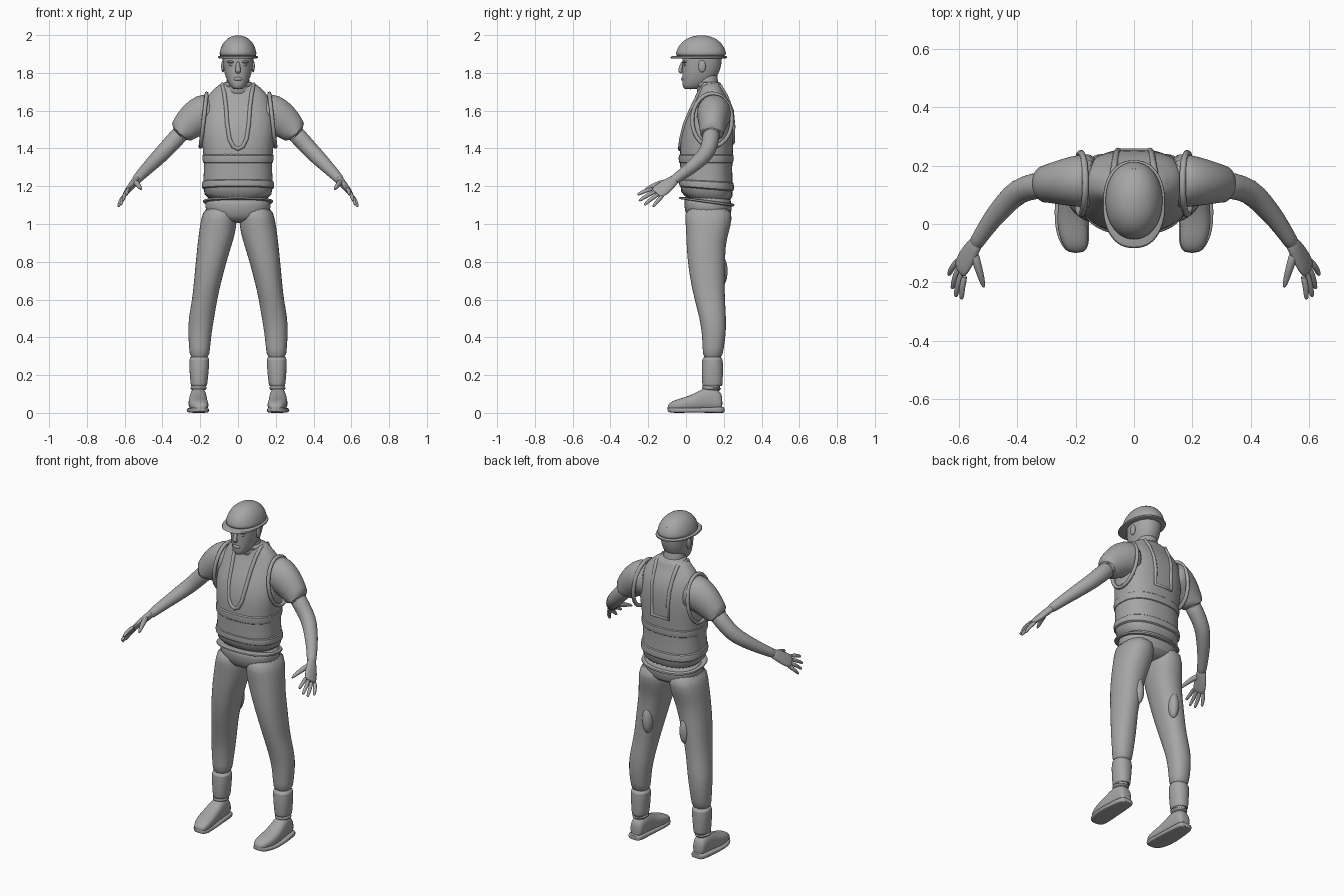
import bpy, bmesh, math
from mathutils import Vector as V
from mathutils.bvhtree import BVHTree

cube = bpy.data.objects.get("Cube")
if cube:
    bpy.data.objects.remove(cube)

grey = bpy.data.materials.new("plain_grey")
grey.use_nodes = True
grey.diffuse_color = (0.38, 0.38, 0.38, 1)
grey.node_tree.nodes["Principled BSDF"].inputs["Base Color"].default_value = (0.38, 0.38, 0.38, 1)


def finish(obj, mirror, subsurf):
    obj.data.materials.append(grey)
    if mirror:
        obj.modifiers.new("mirror", "MIRROR").use_mirror_merge = False
    if subsurf:
        obj.modifiers.new("smooth", "SUBSURF").levels = subsurf
        obj.modifiers["smooth"].render_levels = subsurf
    bpy.ops.object.select_all(action="DESELECT")
    obj.select_set(True)
    bpy.context.view_layer.objects.active = obj
    bpy.ops.object.shade_smooth_by_angle(angle=math.radians(50))
    return obj


def loft(name, rings, sides=20, power=2, mirror=False, subsurf=1):
    """Skin a list of (centre, half axis, half axis) rings."""
    bm = bmesh.new()
    loops = []
    for c, u, v in rings:
        loop = []
        for i in range(sides):
            a = math.tau * i / sides
            p, q = [math.copysign(abs(t) ** (2 / power), t) for t in (math.cos(a), math.sin(a))]
            loop.append(bm.verts.new(V(c) + V(u) * p + V(v) * q))
        loops.append(loop)
    for a, b in zip(loops, loops[1:]):
        for i in range(sides):
            j = (i + 1) % sides
            bm.faces.new((a[i], a[j], b[j], b[i]))
    bm.faces.new(loops[0])
    bm.faces.new(loops[-1])
    bmesh.ops.recalc_face_normals(bm, faces=bm.faces)
    mesh = bpy.data.meshes.new(name)
    bm.to_mesh(mesh)
    bm.free()
    obj = bpy.data.objects.new(name, mesh)
    bpy.context.collection.objects.link(obj)
    return finish(obj, mirror, subsurf)


def level(z, x0, x1, y0, y1, tilt=0):
    """Horizontal ring from its extents."""
    return ((x0 + x1) / 2, (y0 + y1) / 2, z), ((x1 - x0) / 2, 0, 0), (0, (y1 - y0) / 2, tilt)


def upright(y, x, half, z0, z1):
    """Ring facing forward, from its extents."""
    return (x, y, (z0 + z1) / 2), (half, 0, 0), (0, 0, (z1 - z0) / 2)


def tube(name, points, ref=(0, 1, 0), sides=16, mirror=True):
    """Limb through (point, radius along ref, other radius)."""
    rings = []
    for i, (p, a, b) in enumerate(points):
        t = V(points[min(i + 1, len(points) - 1)][0]) - V(points[max(i - 1, 0)][0])
        t.normalize()
        u = (V(ref) - t * t.dot(V(ref))).normalized()
        rings.append((p, u * a, t.cross(u) * b))
    return loft(name, rings, sides, mirror=mirror)


def ball(name, loc, size, mirror=False):
    mesh = bpy.data.meshes.new(name)
    bm = bmesh.new()
    bmesh.ops.create_uvsphere(bm, u_segments=20, v_segments=12, radius=1)
    for v in bm.verts:
        v.co = V(loc) + V([a * b for a, b in zip(v.co, size)])
    bm.to_mesh(mesh)
    bm.free()
    obj = bpy.data.objects.new(name, mesh)
    bpy.context.collection.objects.link(obj)
    return finish(obj, mirror, 0)


def piping(name, points, radius, mirror=False):
    curve = bpy.data.curves.new(name, "CURVE")
    curve.dimensions = "3D"
    curve.bevel_depth = radius
    curve.bevel_resolution = 2
    spline = curve.splines.new("POLY")
    spline.points.add(len(points) - 1)
    spline.use_cyclic_u = True
    for s, p in zip(spline.points, points):
        s.co = (*p, 1)
    obj = bpy.data.objects.new(name, curve)
    bpy.context.collection.objects.link(obj)
    curve.materials.append(grey)
    if mirror:
        obj.modifiers.new("mirror", "MIRROR").use_mirror_merge = False
    return obj


# Vest: height, half width, front, back, hem tilt
SECTIONS = [(1.11, .178, -.03, .25, -.02), (1.2, .187, -.03, .248, -.01), (1.3, .178, -.03, .243, 0),
            (1.4, .186, -.035, .25, 0), (1.5, .2, -.022, .255, 0), (1.58, .19, .01, .253, 0),
            (1.65, .172, .045, .235, 0), (1.695, .15, .065, .205, 0), (1.73, .108, .072, .192, 0),
            (1.75, .088, .075, .185, 0)]


def torso_ring(z, grow=0):
    for a, b in zip(SECTIONS, SECTIONS[1:]):
        if z <= b[0]:
            k = (z - a[0]) / (b[0] - a[0])
            w, f, r, t = [p + (q - p) * k for p, q in zip(a[1:], b[1:])]
            return level(z, -w - grow, w + grow, f - grow, r + grow, t)


vest = loft("vest", [torso_ring(s[0]) for s in SECTIONS], 40, 2.4)
for name, z0, z1 in (("upper_band", 1.315, 1.375), ("lower_band", 1.18, 1.235), ("vest_hem", 1.11, 1.128)):
    steps = ((z0, -.01), (z0 + .003, .008), (z1 - .003, .008), (z1, -.01))
    loft(name, [torso_ring(z, g) for z, g in steps], 40, 2.4)

# Neckline piping laid on the vest, front loop then back loop
tree = BVHTree.FromObject(vest, bpy.context.evaluated_depsgraph_get())


def on_vest(x, z, side):
    hit = tree.ray_cast(V((x, side, z)), V((0, -side, 0)))[0]
    return hit or V((x, .08 if side < 0 else .185, z))


front = [(.082, 1.74), (.072, 1.69), (.063, 1.62), (.057, 1.53), (.045, 1.45), (.025, 1.41), (0, 1.397)]
back = [(.055, 1.43), (.055, 1.52), (.06, 1.6), (.065, 1.68), (.07, 1.73)]
path = [on_vest(x, z, -1) for x, z in front]
path += [on_vest(-x, z, -1) for x, z in reversed(front[:-1])]
path += [on_vest(-x, z, 1) for x, z in reversed(back)] + [on_vest(x, z, 1) for x, z in back]
piping("neckline_piping", path, .011)
arm_hole = []
for i in range(28):
    a = math.tau * i / 28
    arm_hole.append((.182 - .016 * math.sin(a), .138 + .105 * math.cos(a), 1.55 + .14 * math.sin(a)))
piping("armhole_piping", arm_hole, .011, True)

# Sleeves, arms and hands
tube("sleeves", [((.12, .148, 1.595), .095, .1), ((.18, .148, 1.585), .092, .108), ((.24, .143, 1.55), .08, .094),
                 ((.29, .138, 1.498), .066, .074), ((.312, .135, 1.474), .062, .066),
                 ((.316, .135, 1.47), .06, .062), ((.31, .135, 1.476), .045, .045)], sides=24)
tube("arms", [((.28, .138, 1.505), .05, .05), ((.34, .13, 1.44), .045, .046), ((.395, .115, 1.38), .044, .044),
              ((.44, .07, 1.335), .04, .04), ((.49, .01, 1.285), .033, .033), ((.53, -.05, 1.243), .027, .027),
              ((.545, -.075, 1.225), .027, .024)])
spread = (.04, .09, -.065)
tube("palms", [((.53, -.05, 1.243), .026, .021), ((.55, -.08, 1.22), .033, .02), ((.572, -.115, 1.193), .043, .018),
               ((.592, -.15, 1.168), .042, .014), ((.598, -.16, 1.16), .032, .009)], spread)
hand = V((.588, -.145, 1.17))
tips = [(.59, -.258, 1.155), (.61, -.25, 1.122), (.622, -.222, 1.1), (.634, -.175, 1.092)]
for i, (name, tip) in enumerate(zip(("index", "middle", "ring", "little"), tips)):
    root = hand + V(spread).normalized() * (i - 1.5) * .022
    mid = root.lerp(V(tip), .55) + V((.005, 0, .005))
    tube(name + "_fingers", [(root, .012, .012), (mid, .011, .011), (root.lerp(V(tip), .9), .009, .009),
                             (tip, .005, .005)], spread, 10)
tube("thumbs", [((.55, -.09, 1.225), .018, .018), ((.535, -.14, 1.215), .016, .015), ((.522, -.185, 1.198), .012, .012),
                ((.512, -.22, 1.182), .006, .006)], spread, 10)

# Trousers
loft("hips", [level(1.16, -.17, .17, -.01, .235), level(1.1, -.178, .178, -.012, .245),
              level(1.04, -.165, .165, 0, .24), level(1.005, -.09, .09, .03, .19)], 28, 2.3)
loft("trouser_legs", [level(*r) for r in (
    (1.1, .01, .178, -.008, .243), (1.02, .004, .198, -.004, .245), (.95, .014, .208, 0, .225),
    (.88, .036, .216, .003, .208), (.78, .066, .226, .01, .208), (.68, .092, .235, .027, .205),
    (.6, .11, .243, .045, .206), (.5, .126, .263, .072, .213), (.42, .14, .264, .084, .212),
    (.34, .148, .259, .088, .2), (.28, .154, .254, .09, .19))], 24, 2.2, True)
loft("trouser_cuffs", [level(*r) for r in (
    (.3, .16, .25, .1, .18), (.29, .149, .26, .083, .197), (.22, .155, .257, .083, .196),
    (.145, .163, .251, .085, .194), (.138, .167, .247, .09, .19), (.15, .18, .235, .1, .18))], 24, 2.2, True)
ball("thigh_patches", (.125, .188, .75), (.03, .032, .08), True)

# Shoes: y, x, half width, bottom, top
loft("shoes", [upright(*r) for r in (
    (.193, .21, .028, .015, .085), (.18, .21, .038, .01, .12), (.13, .21, .043, .01, .14), (.09, .211, .046, .01, .13),
    (.04, .212, .05, .01, .1), (-.01, .21, .053, .01, .082), (-.055, .203, .048, .01, .07),
    (-.085, .199, .036, .012, .055), (-.098, .198, .02, .016, .038))], 24, 2.5, True)
loft("ankles", [level(.2, .17, .243, .1, .18), level(.09, .17, .248, .09, .188)], 20, mirror=True)
loft("soles", [upright(*r) for r in (
    (.205, .21, .03, 0, .03), (.19, .212, .045, 0, .032), (.12, .214, .052, 0, .03), (.04, .215, .059, .002, .026),
    (-.03, .21, .058, 0, .026), (-.075, .201, .047, 0, .028), (-.1, .198, .026, .006, .03))], 24, 4, True)
tube("shoe_collars", [((.209, .135, .118), .052, .044), ((.209, .135, .135), .054, .045),
                      ((.209, .137, .142), .045, .038)])

# Neck and head
loft("neck", [level(1.66, -.085, .085, .06, .2), level(1.72, -.07, .07, .055, .182),
              level(1.76, -.058, .058, .055, .165), level(1.83, -.058, .058, .05, .17)], 24)
loft("shirt_collar", [level(1.71, -.095, .095, .06, .2), level(1.745, -.08, .08, .052, .186),
                      level(1.755, -.072, .072, .06, .175)], 28)
loft("head", [level(*r) for r in (
    (1.713, -.022, .022, -.004, .05), (1.722, -.036, .036, -.016, .09), (1.745, -.052, .052, -.021, .135),
    (1.78, -.067, .067, -.02, .165), (1.82, -.076, .076, -.02, .183), (1.86, -.081, .081, -.02, .19),
    (1.9, -.084, .084, -.02, .192), (1.93, -.075, .075, .01, .18))], 28, 2.2)
tube("nose", [((0, -.016, 1.862), .008, .008), ((0, -.028, 1.83), .01, .012), ((0, -.033, 1.81), .012, .016),
              ((0, -.022, 1.798), .008, .013)], mirror=False)
ball("lips", (0, -.016, 1.768), (.024, .01, .01))
ball("brows", (.033, -.006, 1.858), (.026, .012, .007), True)
ball("eyes", (.033, -.004, 1.842), (.014, .01, .007), True)
ball("ears", (.08, .085, 1.835), (.009, .02, .032), True)

# Safety helmet
dome = []
for i in range(9):
    a = math.pi / 2 * min(i / 8, .98)
    c = math.cos(a) ** .9
    dome.append(level(1.882 + .117 * math.sin(a), -.1 * c, .1 * c, .082 - .138 * c, .082 + .133 * c))
loft("helmet_dome", dome, 36, 2.1)
loft("helmet_brim", [level(1.876, -.1, .1, -.082, .21), level(1.878, -.107, .107, -.084, .219),
                     level(1.888, -.107, .107, -.082, .219), level(1.893, -.098, .098, -.05, .21)], 36, 2.3)
ridge = []
for i in range(9):
    a = math.radians(35 + 110 * i / 8)
    ridge.append(((0, .082 - .133 * math.cos(a), 1.879 + .114 * math.sin(a)), .014, .007))
tube("helmet_ridge", ridge, (1, 0, 0), 12, False)
